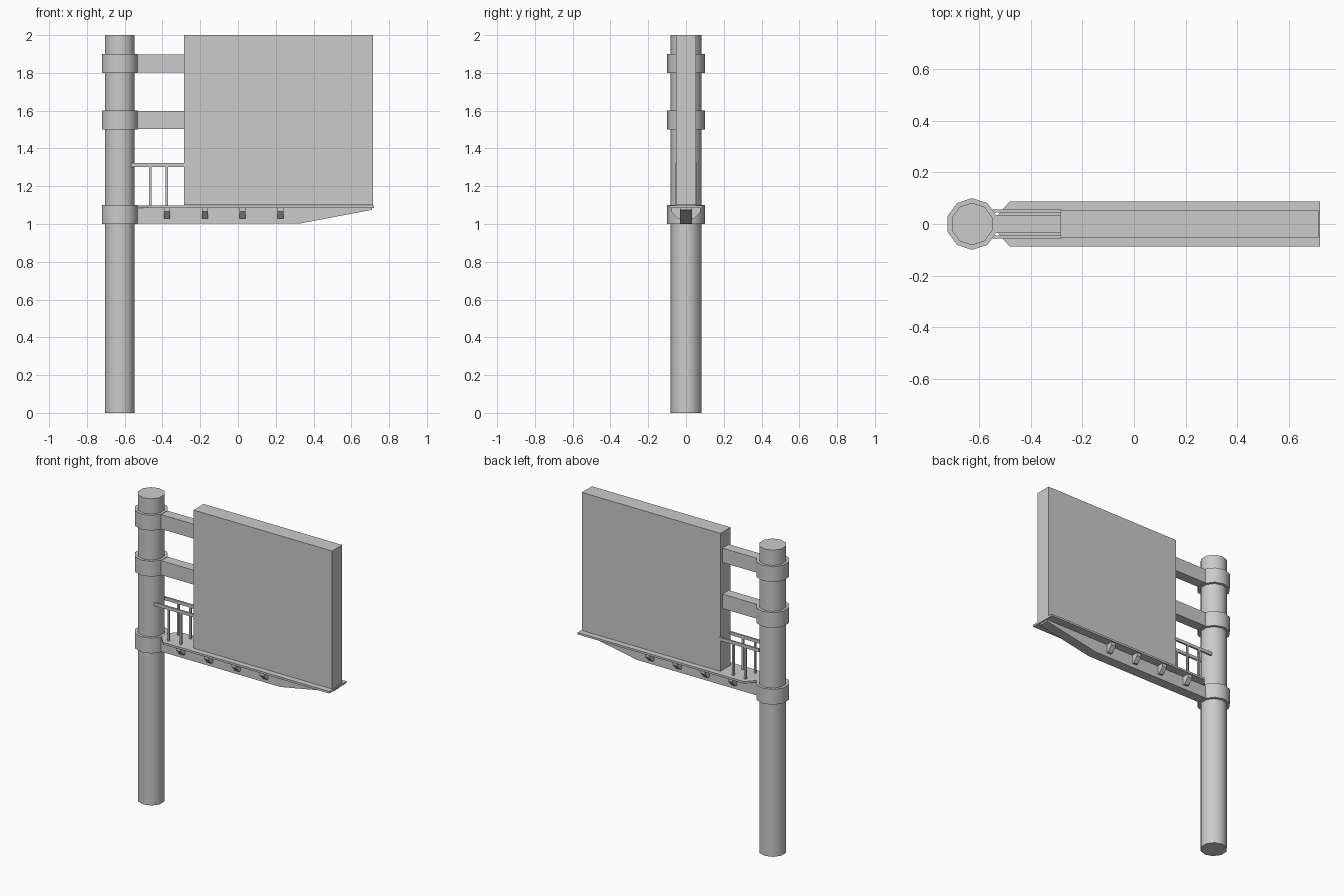
import bpy, bmesh, math
from mathutils import Vector

if "Cube" in bpy.data.objects:
    bpy.data.objects.remove(bpy.data.objects["Cube"])

PX = -0.626  # pole centre


def prism(name, profile, axis, lo, hi, smooth=False):
    """Extrude a closed 2D profile along an axis between lo and hi."""
    place = {'x': lambda a, b, t: (t, a, b),
             'y': lambda a, b, t: (a, t, b),
             'z': lambda a, b, t: (a, b, t)}[axis]
    bm = bmesh.new()
    face = bm.faces.new([bm.verts.new(place(a, b, lo)) for a, b in profile])
    ext = bmesh.ops.extrude_face_region(bm, geom=[face])
    moved = [g for g in ext['geom'] if isinstance(g, bmesh.types.BMVert)]
    bmesh.ops.translate(bm, verts=moved, vec=Vector(place(0, 0, hi - lo)))
    if not any(f is face for f in bm.faces) or len(bm.faces) < len(profile) + 2:
        bm.faces.new([v for v in bm.verts if v not in moved])
    bmesh.ops.recalc_face_normals(bm, faces=bm.faces)
    mesh = bpy.data.meshes.new(name)
    bm.to_mesh(mesh)
    bm.free()
    ob = bpy.data.objects.new(name, mesh)
    bpy.context.collection.objects.link(ob)
    if smooth:
        bpy.ops.object.select_all(action='DESELECT')
        ob.select_set(True)
        bpy.context.view_layer.objects.active = ob
        bpy.ops.object.shade_smooth_by_angle(angle=math.radians(40))
    return ob


def box(name, x0, x1, y0, y1, z0, z1):
    return prism(name, [(x0, y0), (x1, y0), (x1, y1), (x0, y1)], 'z', z0, z1)


def ring(r, n=10):
    """Regular polygon around the pole, with a corner on the y axis."""
    return [(PX + r * math.sin(2 * math.pi * i / n),
             r * math.cos(2 * math.pi * i / n)) for i in range(n)]


# Pole and its three collars
prism("pole", ring(0.082), 'z', 0, 2, True)
for i, z in enumerate((1.0, 1.5, 1.8)):
    prism(f"collar_{i}", ring(0.1), 'z', z, z + 0.1, True)

# Sign panel and the two upper arms
box("sign_panel", -0.285, 0.715, -0.052, 0.052, 1.1, 2.0)
for i, z in enumerate((1.503, 1.803)):
    box(f"upper_arm_{i}", -0.56, -0.285, -0.033, 0.033, z, z + 0.094)

# Lower beam with a tapered tip
prism("lower_beam", [(-0.56, 1.003), (0.33, 1.003), (0.71, 1.075),
                     (0.71, 1.086), (-0.56, 1.086)], 'y', -0.033, 0.033)

# Walkway deck, narrowed towards the pole
prism("walkway_deck", [(-0.54, -0.02), (-0.48, -0.088), (0.72, -0.088),
                       (0.72, 0.088), (-0.48, 0.088), (-0.54, 0.02)],
      'z', 1.086, 1.099)

for side, s in (("front", -1), ("back", 1)):
    # Deck brackets
    for i in range(4):
        x = -0.375 + 0.2 * i
        prism(f"bracket_{side}_{i}",
              [(s * 0.03, 1.03), (s * 0.045, 1.03), (s * 0.078, 1.065),
               (s * 0.078, 1.087), (s * 0.03, 1.087)], 'x', x - 0.016, x + 0.016)
    # Guard rail and posts
    y = s * 0.05
    box(f"rail_{side}", -0.567, -0.28, y - 0.006, y + 0.006, 1.302, 1.322)
    for i, x in enumerate((-0.465, -0.377)):
        box(f"rail_post_{side}_{i}", x - 0.006, x + 0.006,
            y - 0.006, y + 0.006, 1.095, 1.305)
